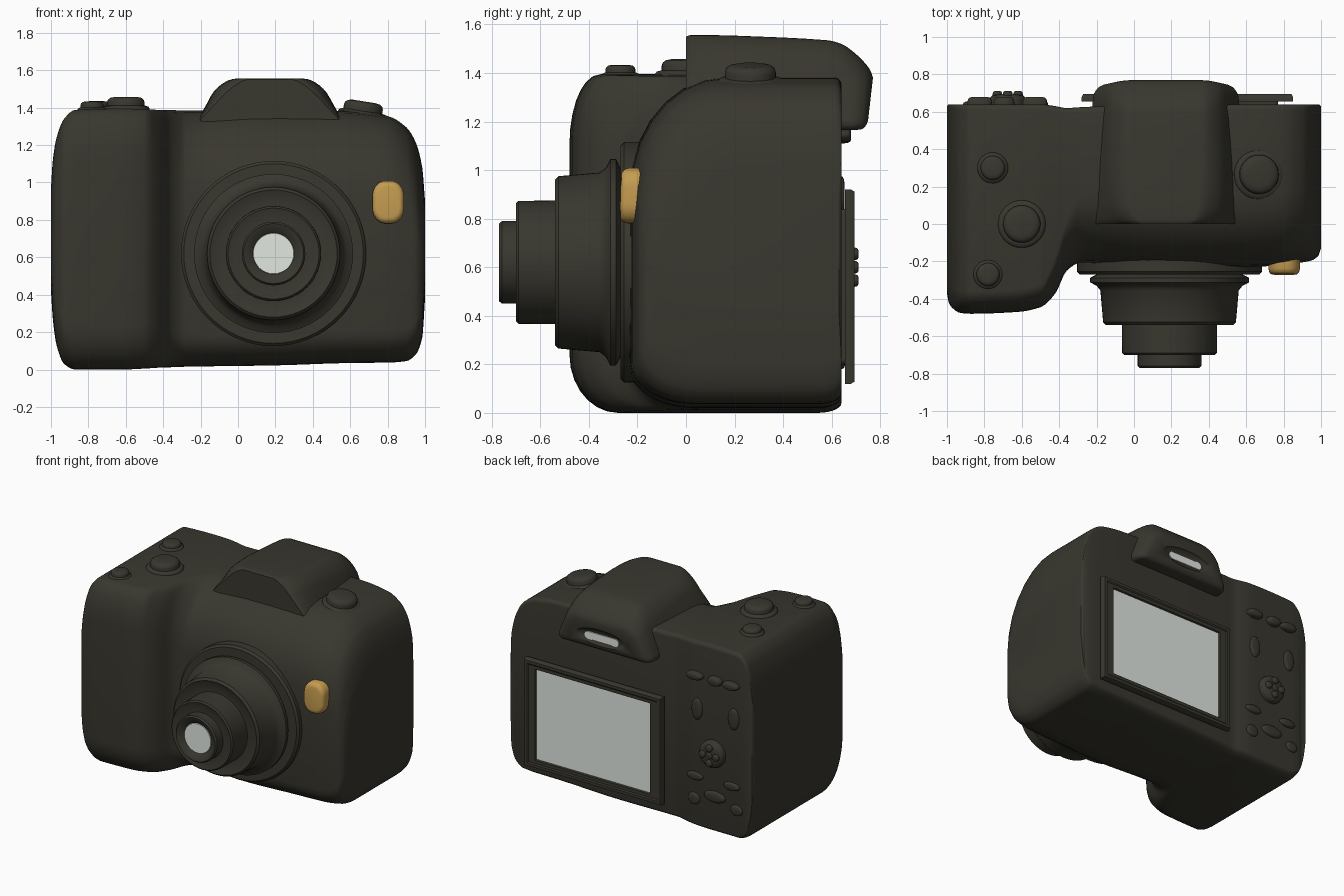
import bpy, bmesh, math
from mathutils import Matrix, Euler, Vector

if "Cube" in bpy.data.objects:
    bpy.data.objects.remove(bpy.data.objects["Cube"])


def material(name, rgb):
    m = bpy.data.materials.new(name)
    m.diffuse_color = (*rgb, 1)
    m.use_nodes = True
    m.node_tree.nodes["Principled BSDF"].inputs["Base Color"].default_value = m.diffuse_color
    return m


DARK = material("dark olive black", (0.040, 0.038, 0.028))
GLASS = material("pale glass", (0.77, 0.82, 0.77))
AMBER = material("amber lamp", (0.55, 0.33, 0.08))


def finish(name, bm, *mats):
    bmesh.ops.recalc_face_normals(bm, faces=bm.faces)
    me = bpy.data.meshes.new(name)
    bm.to_mesh(me)
    bm.free()
    for m in mats:
        me.materials.append(m)
    ob = bpy.data.objects.new(name, me)
    bpy.context.collection.objects.link(ob)
    return ob


def loft(name, rings, mat):
    """Skin closed rings of equal length and cap both ends."""
    bm = bmesh.new()
    vs = [[bm.verts.new(p) for p in r] for r in rings]
    n = len(vs[0])
    for a, b in zip(vs, vs[1:]):
        for i in range(n):
            bm.faces.new((a[i], a[(i + 1) % n], b[(i + 1) % n], b[i]))
    bm.faces.new(vs[0])
    bm.faces.new(vs[-1])
    return finish(name, bm, mat)


def lathe(name, profile, mat, loc, rot=(0, 0, 0), scale=(1, 1, 1), n=32):
    """Turn (radius, height) points about local z, then place the result."""
    rings = [[(r * math.cos(2 * math.pi * i / n), r * math.sin(2 * math.pi * i / n), h)
              for i in range(n)] for r, h in profile]
    ob = loft(name, rings, mat)
    ob.data.transform(Matrix.LocRotScale(Vector(loc), Euler(rot), Vector(scale)))
    return ob


def rounded(u0, u1, v0, v1, radii, steps=7):
    """Rounded rectangle; radii per corner: low-low, high-low, high-high, low-high."""
    pts = []
    for k, (ru, rv) in enumerate(radii):
        ru, rv = min(ru, (u1 - u0) * .49), min(rv, (v1 - v0) * .49)
        cu = u1 - ru if k in (1, 2) else u0 + ru
        cv = v1 - rv if k in (2, 3) else v0 + rv
        for i in range(steps + 1):
            a = math.pi + (k + i / steps) * math.pi / 2
            pts.append((cu + ru * math.cos(a), cv + rv * math.sin(a)))
    return pts


def refine(rows, sub=4):
    """Monotone cubic interpolation of table rows over their first column."""
    n = len(rows)
    sl = [[(b[c] - a[c]) / (b[0] - a[0]) for c in range(len(a))] for a, b in zip(rows, rows[1:])]

    def tangent(i, c):
        if i in (0, n - 1):
            return sl[min(i, n - 2)][c]
        a, b = sl[i - 1][c], sl[i][c]
        return 2 * a * b / (a + b) if a * b > 0 else 0
    out = []
    for i in range(n - 1):
        h = rows[i + 1][0] - rows[i][0]
        for s in range(sub):
            t = s / sub
            out.append([(1 + 2 * t) * (1 - t) ** 2 * rows[i][c] + t * (1 - t) ** 2 * h * tangent(i, c)
                        + t * t * (3 - 2 * t) * rows[i + 1][c] + t * t * (t - 1) * h * tangent(i + 1, c)
                        for c in range(len(rows[0]))])
    return out + [list(rows[-1])]


# Body with hand grip: x, front y, back y, bottom z, top z
stations = [
    (-1.0, -.37, .63, .42, .97), (-.99, -.42, .64, .27, 1.12), (-.97, -.45, .64, .13, 1.24),
    (-.93, -.475, .64, .03, 1.34), (-.87, -.48, .64, .0, 1.388), (-.62, -.47, .64, .0, 1.395),
    (-.5, -.445, .64, .005, 1.392), (-.42, -.37, .63, .01, 1.388), (-.36, -.25, .62, .012, 1.387),
    (-.28, -.205, .625, .015, 1.385), (.2, -.235, .64, .022, 1.385), (.6, -.23, .64, .035, 1.38),
    (.8, -.22, .64, .037, 1.355), (.9, -.205, .64, .045, 1.295), (.95, -.195, .64, .08, 1.215),
    (.985, -.17, .64, .17, 1.08), (1.0, -.13, .63, .38, .9)]
rings = []
for x, yf, yb, zb, zt in refine(stations):
    t = min(max((x + .48) / .22, 0), 1)
    radii = [(.2 + .06 * t, .24 - .07 * t), (.1, .04), (.03, .03), (.12 + .28 * t, .28 + .2 * t)]
    rings.append([(x, y, z) for y, z in rounded(yf, yb, zb, zt, radii)])
loft("camera_body", rings, DARK)

# Viewfinder hump: y, bottom z, top z, half width below, half width above
hump_rows = [
    (0, 1.31, 1.55, .395, .17), (.02, 1.31, 1.556, .398, .205), (.1, 1.31, 1.556, .402, .25),
    (.3, 1.28, 1.55, .405, .27), (.58, 1.2, 1.535, .408, .27), (.64, 1.165, 1.52, .408, .27),
    (.70, 1.165, 1.478, .402, .27), (.742, 1.168, 1.435, .38, .265), (.762, 1.185, 1.405, .345, .25),
    (.77, 1.205, 1.38, .30, .22)]
rings = []
for y, zb, zt, hb, ht in refine(hump_rows, 3):
    ring = rounded(-1, 1, 0, 1, [(.12, .15), (.12, .15), (.3, .35), (.3, .35)])
    lean = .02 * min(max((y - .64) / .1, 0), 1)
    rings.append([(.17 + u * (hb + (ht - hb) * v), y - lean * (1 - v), zb + (zt - zb) * v)
                  for u, v in ring])
hump = loft("viewfinder_hump", rings, DARK)

# Eyepiece dish cut into the back of the hump, with a slim window
ball = [(math.sin(a * math.pi / 16), -math.cos(a * math.pi / 16)) for a in range(1, 16)]
cutter = lathe("eyepiece_cutter", ball, DARK, (.17, .775, 1.265), scale=(.22, .045, .07))
cutter.hide_render = True
mod = hump.modifiers.new("dish", "BOOLEAN")
mod.operation, mod.object, mod.solver = "DIFFERENCE", cutter, "EXACT"
bpy.context.view_layer.objects.active = hump
bpy.ops.object.modifier_apply(modifier=mod.name)
bpy.data.objects.remove(cutter)
window = rounded(.03, .31, 1.235, 1.29, [(.03, .03)] * 4)
loft("eyepiece_window", [[(x, y, z) for x, z in window] for y in (.74, .748)], GLASS)

# Lens: turned barrel facing forward, with recessed glass
LENS = (.19, 0, .62)
FORWARD, BACKWARD = (math.pi / 2, 0, 0), (-math.pi / 2, 0, 0)
barrel = [(.495, .05), (.495, .255), (.48, .27), (.39, .27), (.425, .288), (.425, .312),
          (.39, .33), (.37, .355), (.355, .525), (.34, .54), (.30, .525), (.255, .525),
          (.253, .69), (.243, .70), (.21, .69), (.17, .69), (.17, .758), (.16, .77),
          (.142, .765), (.11, .74)]
lathe("lens_barrel", barrel, DARK, LENS, FORWARD, n=64)
lathe("lens_glass", [(.11, .738), (.108, .746)], GLASS, LENS, FORWARD, n=48)

# Fold-out screen with stepped bezel
bm = bmesh.new()
bmesh.ops.create_cube(bm, size=1, matrix=Matrix.LocRotScale(
    Vector((.285, .667, .52)), None, Vector((1.13, .024, .8))))
face = max(bm.faces, key=lambda f: f.calc_center_median().y)
for inset, y, narrow in ((.012, .695, 0), (.03, .695, 0), (.012, .688, 0), (.034, .688, .03), (.006, .676, 0)):
    bmesh.ops.inset_region(bm, faces=[face], thickness=inset)
    for v in face.verts:
        v.co.y = y
        v.co.x -= math.copysign(narrow, v.co.x - .285)
face.material_index = 1
finish("rear_screen", bm, DARK, GLASS)
# Mount joining screen to body
plate = rounded(-.2, .77, .2, .84, [(.02, .02)] * 4)
loft("screen_mount", [[(x, y, z) for x, z in plate] for y in (.61, .658)], DARK)

# Amber lamp on the front
lamp = []
for y, s in ((-.19, 1), (-.24, 1), (-.257, .95), (-.267, .84), (-.27, .7)):
    pad = rounded(-.084 * s, .084 * s, -.114 * s, .114 * s, [(.07 * s, .08 * s)] * 4)
    lamp.append([(.803 + x, y + .03 * z, .895 + z) for x, z in pad])
loft("front_lamp", lamp, AMBER)

# Top buttons and dial, each with a thin collar: x, y, z, radius, height, tilt
PILL = [(1, 0), (1, .55), (.95, .78), (.82, .93), (.6, 1)]
for name, x, y, z, r, h, tilt in (
        ("rear_top_button", -.755, .30, 1.393, .065, .042, 0),
        ("shutter_button", -.60, .0, 1.397, .1, .06, 0),
        ("front_top_button", -.78, -.27, 1.388, .062, .045, 0),
        ("mode_dial", .665, .265, 1.368, .105, .066, math.radians(9))):
    lathe(name, PILL, DARK, (x, y, z), (0, tilt, 0), (r, r, h))
    lathe(name + "_collar", PILL, DARK, (x, y, z - .02), (0, tilt, 0), (r * 1.27, r * 1.27, .036))

# Rear buttons: x, z, half width, half height, outer y
for i, (x, z, w, h, y) in enumerate((
        (-.53, 1.145, .066, .03, .68), (-.695, 1.145, .055, .035, .68), (-.825, 1.145, .066, .03, .68),
        (-.54, .895, .045, .082, .653), (-.84, .895, .045, .082, .653),
        (-.525, .395, .066, .03, .66), (-.825, .395, .066, .03, .66),
        (-.516, .225, .05, .045, .655), (-.687, .28, .088, .042, .66), (-.865, .225, .05, .04, .655))):
    lathe(f"rear_button_{i + 1}", PILL, DARK, (x, .615, z), BACKWARD, (w, h, y - .615), 24)

# Direction pad with four raised keys and a centre key
lathe("direction_pad", PILL, DARK, (-.675, .615, .60), BACKWARD, (.1, .1, .077))
for i in range(5):
    d = .055 if i else 0
    a = i * math.pi / 2
    lathe(f"direction_key_{i}", PILL, DARK, (-.675 + d * math.cos(a), .67, .60 + d * math.sin(a)),
          BACKWARD, (.026, .026, .04 if i else .03), 16)

# Smooth shading with crisp edges
bpy.ops.object.select_all(action="SELECT")
bpy.context.view_layer.objects.active = hump
bpy.ops.object.shade_smooth_by_angle(angle=math.radians(38))
